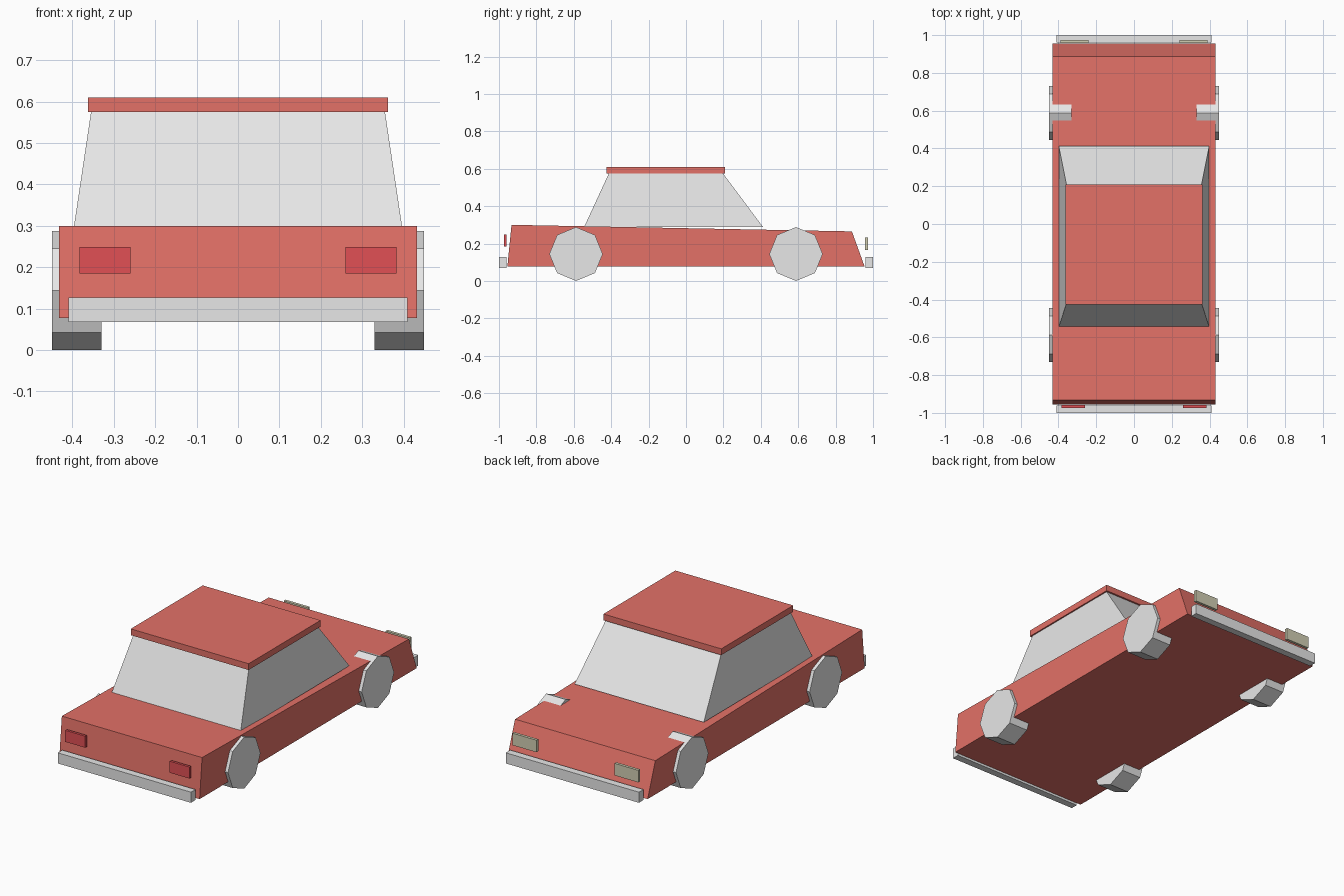
import bpy, bmesh, math

if "Cube" in bpy.data.objects:
    bpy.data.objects.remove(bpy.data.objects["Cube"])


def material(name, rgb):
    m = bpy.data.materials.new(name)
    m.diffuse_color = (*rgb, 1)
    m.use_nodes = True
    m.node_tree.nodes["Principled BSDF"].inputs["Base Color"].default_value = m.diffuse_color
    return m


RED = material("body red", (0.77, 0.165, 0.137))
GREY = material("light grey", (0.8, 0.8, 0.8))
TAIL = material("tail light red", (0.75, 0.08, 0.09))
LAMP = material("headlight cream", (0.64, 0.62, 0.45))


def loft(name, ring_a, ring_b, mat):
    """Closed flat-faced solid between two matching rings of points."""
    bm = bmesh.new()
    a = [bm.verts.new(p) for p in ring_a]
    b = [bm.verts.new(p) for p in ring_b]
    n = len(a)
    bm.faces.new(a)
    bm.faces.new(b)
    for i in range(n):
        j = (i + 1) % n
        bm.faces.new((a[i], a[j], b[j], b[i]))
    bmesh.ops.recalc_face_normals(bm, faces=bm.faces)
    mesh = bpy.data.meshes.new(name)
    bm.to_mesh(mesh)
    bm.free()
    mesh.materials.append(mat)
    ob = bpy.data.objects.new(name, mesh)
    bpy.context.collection.objects.link(ob)
    return ob


def extrude_x(name, profile, x0, x1, mat):
    return loft(name, [(x0, y, z) for y, z in profile],
                [(x1, y, z) for y, z in profile], mat)


def box(name, x0, x1, y0, y1, z0, z1, mat):
    return extrude_x(name, [(y0, z0), (y1, z0), (y1, z1), (y0, z1)], x0, x1, mat)


# Body: side profile with sloping ends and bonnet
extrude_x("body", [(-0.955, 0.077), (0.955, 0.077), (0.887, 0.265), (-0.933, 0.30)],
          -0.432, 0.432, RED)

# Cabin: tapered glass block, with the roof slab on top
loft("cabin",
     [(-0.398, -0.545, 0.288), (0.398, -0.545, 0.288), (0.398, 0.412, 0.288), (-0.398, 0.412, 0.288)],
     [(-0.355, -0.412, 0.576), (0.355, -0.412, 0.576), (0.355, 0.197, 0.576), (-0.355, 0.197, 0.576)],
     GREY)
box("roof", -0.363, 0.363, -0.425, 0.208, 0.575, 0.61, RED)

# Bumpers
box("rear_bumper", -0.41, 0.41, -1.0, -0.96, 0.068, 0.127, GREY)
box("front_bumper", -0.41, 0.41, 0.96, 1.0, 0.068, 0.127, GREY)

# Wheels and lights on both sides
for side, s in (("left", -1), ("right", 1)):
    for end, yc in (("rear", -0.588), ("front", 0.588)):
        ring = [(yc + 0.143 * math.sin(i * math.pi / 4),
                 0.144 + 0.144 * math.cos(i * math.pi / 4)) for i in range(8)]
        extrude_x(f"{end}_{side}_wheel", ring, s * 0.33, s * 0.45, GREY)
    box(f"{side}_tail_light", s * 0.26, s * 0.383, -0.973, -0.959, 0.185, 0.249, TAIL)
    box(f"{side}_headlight", s * 0.24, s * 0.388, 0.957, 0.973, 0.165, 0.232, LAMP)
